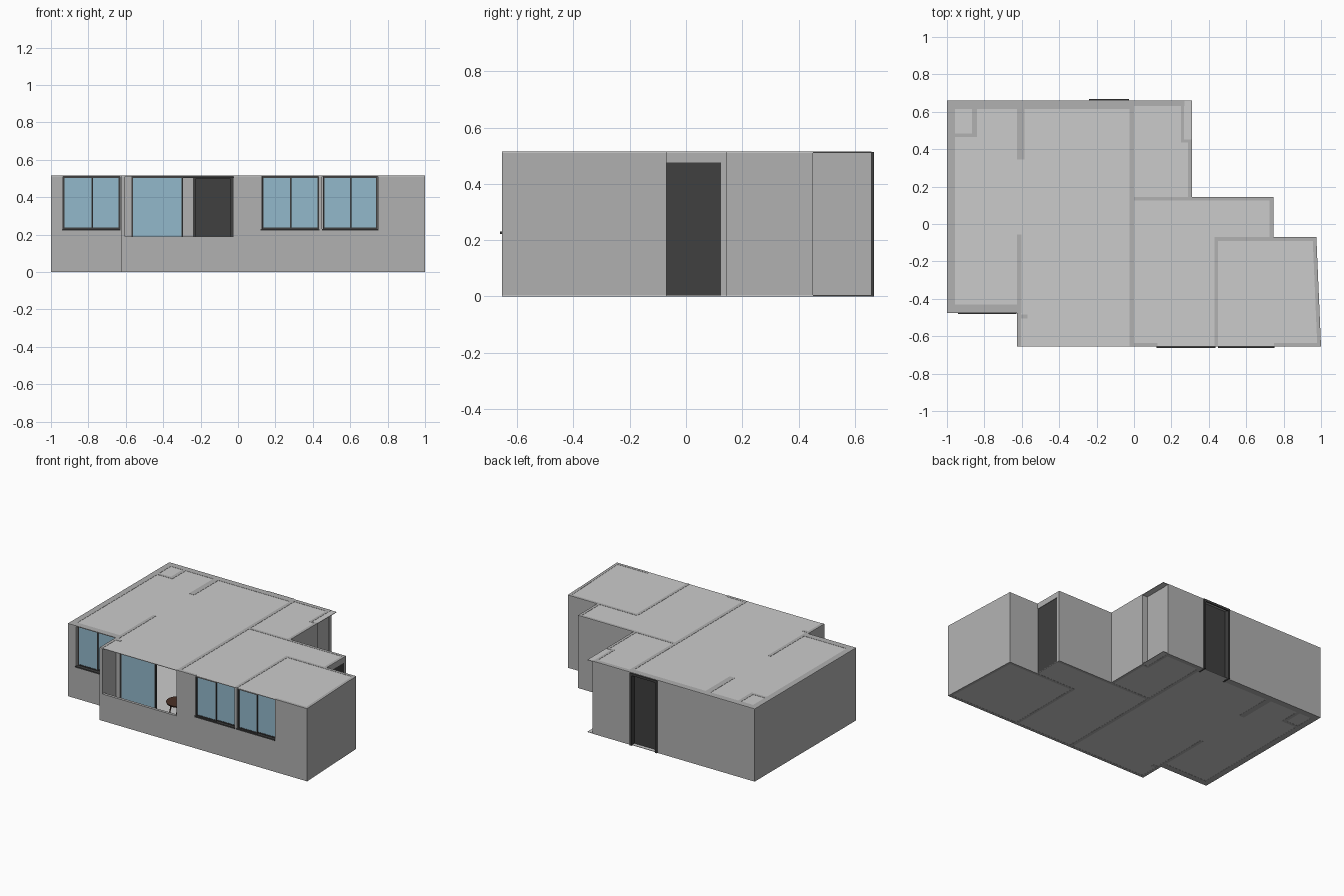
import bpy, bmesh, math
from mathutils import Vector

if "Cube" in bpy.data.objects:
    bpy.data.objects.remove(bpy.data.objects["Cube"])


def material(name, rgb):
    m = bpy.data.materials.new(name)
    m.diffuse_color = (*rgb, 1)
    m.use_nodes = True
    m.node_tree.nodes["Principled BSDF"].inputs["Base Color"].default_value = m.diffuse_color
    return m


WALL = material("wall_grey", (0.44, 0.44, 0.44))
DARK = material("dark_frame", (0.05, 0.05, 0.05))
GLASS = material("blue_glass", (0.29, 0.48, 0.60))
WOOD = material("brown_wood", (0.07, 0.03, 0.02))
H = 0.515


def finish(name, bm, mat):
    bmesh.ops.recalc_face_normals(bm, faces=bm.faces)
    me = bpy.data.meshes.new(name)
    bm.to_mesh(me)
    bm.free()
    if mat:
        me.materials.append(mat)
    ob = bpy.data.objects.new(name, me)
    bpy.context.collection.objects.link(ob)
    return ob


def prism(name, pts, z0, z1, mat=None):
    bm = bmesh.new()
    f = bm.faces.new([bm.verts.new((x, y, z0)) for x, y in pts])
    up = bmesh.ops.extrude_face_region(bm, geom=[f])["geom"]
    verts = [v for v in up if isinstance(v, bmesh.types.BMVert)]
    bmesh.ops.translate(bm, verts=verts, vec=(0, 0, z1 - z0))
    return finish(name, bm, mat)


def box(name, x0, x1, y0, y1, z0=0, z1=H, mat=WALL):
    return prism(name, [(x0, y0), (x1, y0), (x1, y1), (x0, y1)], z0, z1, mat)


def rod(name, a, b, r0, r1, mat, sides=12):
    a, b = Vector(a), Vector(b)
    bm = bmesh.new()
    bmesh.ops.create_cone(bm, cap_ends=True, segments=sides, radius1=r0,
                          radius2=r1, depth=(b - a).length)
    ob = finish(name, bm, mat)
    ob.rotation_euler = (b - a).to_track_quat('Z', 'Y').to_euler()
    ob.location = (a + b) / 2
    return ob


# Floor and ceiling slabs share the flat's outline
outline = [(-1, 0.66), (-1, -0.475), (-0.625, -0.475), (-0.625, -0.655),
           (1, -0.655), (0.975, -0.07), (0.745, -0.07), (0.745, 0.145),
           (0.31, 0.145), (0.31, 0.66)]
prism("floor", outline, 0.001, 0.004)
prism("ceiling", outline, 0.510, 0.5135)

# Full-height walls: name, x0, x1, y0, y1
for w in [("left_wall", -1, -0.957, -0.475, 0.66),
          ("back_wall_left", -1, -0.24, 0.615, 0.66),
          ("back_wall_middle", -0.03, 0.0, 0.615, 0.66),
          ("back_wall_right", 0.0, 0.27, 0.63, 0.66),
          ("shaft_side", -0.865, -0.84, 0.465, 0.62),
          ("shaft_front", -0.96, -0.84, 0.465, 0.485),
          ("bedroom_wall_back", -0.625, -0.585, 0.345, 0.62),
          ("bedroom_wall_front", -0.625, -0.602, -0.475, -0.055),
          ("balcony_side_wall", -0.625, -0.604, -0.655, -0.475),
          ("balcony_stub", -0.606, -0.57, -0.505, -0.485),
          ("middle_wall", -0.024, 0.0, -0.655, 0.63),
          ("bath_wall_upper", 0.25, 0.268, 0.45, 0.66),
          ("bath_wall_step", 0.25, 0.31, 0.437, 0.452),
          ("bath_wall_lower", 0.29, 0.31, 0.145, 0.452),
          ("hall_back_wall", 0.0, 0.745, 0.125, 0.145),
          ("corner_room_back_wall", 0.43, 0.975, -0.09, -0.07),
          ("corner_room_side_wall", 0.43, 0.45, -0.655, -0.07),
          ("front_wall_left", -0.024, 0.125, -0.655, -0.635),
          ("front_wall_right", 0.748, 0.998, -0.655, -0.635)]:
    box(*w)
prism("slanted_right_wall", [(0.98, -0.655), (1, -0.655), (0.975, -0.07),
                             (0.955, -0.07)], 0, H, WALL)

# Walls below windows and beside the bedroom window
box("front_window_parapet", 0.1, 0.77, -0.655, -0.635, 0, 0.225)
box("balcony_parapet", -0.61, -0.01, -0.655, -0.635, 0, 0.19)
box("bedroom_parapet", -0.98, -0.61, -0.475, -0.43, 0, 0.225)
box("bedroom_pier_left", -1, -0.935, -0.475, -0.43)
box("bedroom_pier_right", -0.632, -0.61, -0.475, -0.43)
box("bedroom_lintel", -0.935, -0.63, -0.475, -0.43, 0.51, H)

# Lintels over the two outer doors
box("entry_lintel", -0.24, -0.03, 0.615, 0.66, 0.505, H)
box("side_door_lintel", 0.725, 0.745, -0.07, 0.125, 0.475, H)


def sash(name, x0, x1, y, z0, z1, t=0.008, d=0.008):
    box(name + "_glass", x0 + t, x1 - t, y - 0.001, y + 0.001, z0 + t, z1 - t, GLASS)
    for side, a in (("left", x0), ("right", x1 - t)):
        box(f"{name}_stile_{side}", a, a + t, y - d / 2, y + d / 2, z0, z1, DARK)
    for side, a in (("bottom", z0), ("top", z1 - t)):
        box(f"{name}_rail_{side}", x0, x1, y - d / 2, y + d / 2, a, a + t, DARK)


# Two-pane sliding windows with a thin projecting sill
def window(name, x0, x1, face, y):
    mid = (x0 + x1) / 2
    sash(name + "_left_pane", x0, mid + 0.006, y - 0.004, 0.23, 0.51)
    sash(name + "_right_pane", mid - 0.006, x1, y + 0.004, 0.23, 0.51)
    box(name + "_sill", x0 - 0.006, x1 + 0.003, face - 0.007, y + 0.01, 0.222, 0.231, DARK)


window("bedroom_window", -0.935, -0.63, -0.475, -0.45)
window("front_window_left", 0.127, 0.432, -0.655, -0.641)
window("front_window_right", 0.455, 0.747, -0.655, -0.641)

# Half-open glass balcony door and its top track
sash("balcony_door_outer", -0.57, -0.295, -0.499, 0.004, 0.51)
sash("balcony_door_inner", -0.568, -0.297, -0.489, 0.004, 0.51)
box("balcony_door_track", -0.6, -0.024, -0.505, -0.483, 0.503, 0.51, DARK)

# Entry door at the back: projecting casing with a recessed leaf
box("entry_door_leaf", -0.235, -0.032, 0.622, 0.634, 0.004, 0.505, DARK)
for side, a in (("left", -0.24), ("right", -0.04)):
    box("entry_casing_" + side, a, a + 0.014, 0.608, 0.668, 0, 0.513, DARK)
for side, a in (("inner", 0.608), ("outer", 0.66)):
    box("entry_head_" + side, -0.24, -0.026, a, a + 0.008, 0.497, 0.513, DARK)

# Side door on the right
box("side_door_leaf", 0.73, 0.742, -0.07, 0.125, 0.003, 0.475, DARK)

# Round table with splayed legs, seen through the balcony opening
cx, cy, top = -0.20, -0.38, 0.14
rod("table_top", (cx, cy, top - 0.01), (cx, cy, top), 0.076, 0.08, WOOD, 32)
for i in range(4):
    a = math.pi * (i / 2 + 0.25)
    c, s = math.cos(a), math.sin(a)
    rod(f"table_leg_{i + 1}", (cx + 0.07 * c, cy + 0.07 * s, 0.004),
        (cx + 0.045 * c, cy + 0.045 * s, top - 0.01), 0.003, 0.005, WOOD)
